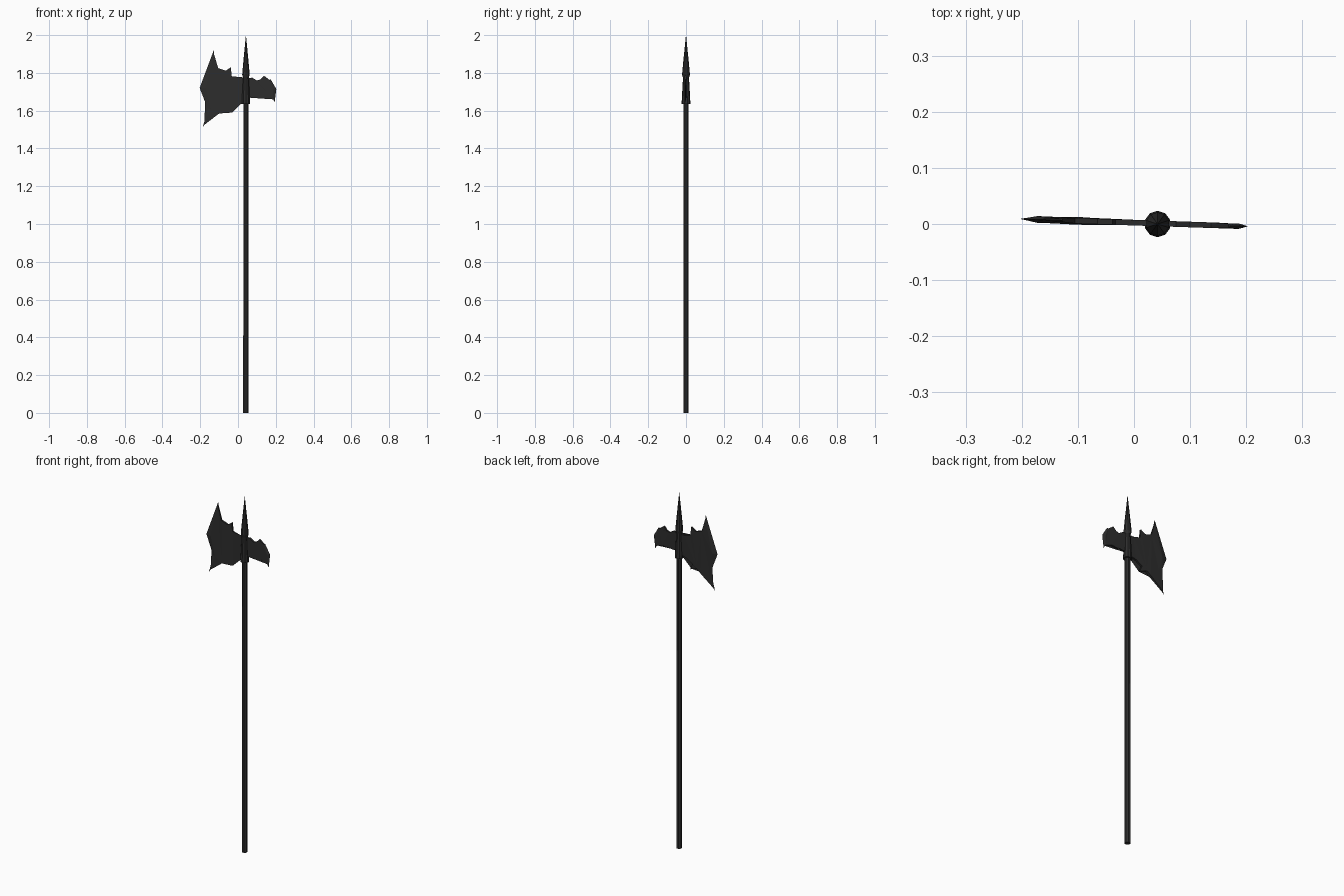
import bpy, bmesh, math

if "Cube" in bpy.data.objects:
    bpy.data.objects.remove(bpy.data.objects["Cube"])

CX = 0.042      # axis of the pole
SLOPE = -0.033  # the head is turned very slightly about the pole

iron = bpy.data.materials.new("blackened iron")
iron.diffuse_color = (0.026, 0.026, 0.026, 1)
iron.use_nodes = True
iron.node_tree.nodes["Principled BSDF"].inputs["Base Color"].default_value = iron.diffuse_color


def finish(name, bm):
    bmesh.ops.recalc_face_normals(bm, faces=bm.faces)
    mesh = bpy.data.meshes.new(name)
    bm.to_mesh(mesh)
    bm.free()
    mesh.materials.append(iron)
    obj = bpy.data.objects.new(name, mesh)
    bpy.context.collection.objects.link(obj)


def lathe(name, profile, sides):
    """Flat-sided turned part from (radius, z) pairs."""
    bm = bmesh.new()
    rings = []
    for r, z in profile:
        rings.append([bm.verts.new((CX + r * math.cos(a), r * math.sin(a), z))
                      for a in (2 * math.pi * (i + 0.5) / sides for i in range(sides))])
    for lo, hi in zip(rings, rings[1:]):
        for i in range(sides):
            j = (i + 1) % sides
            bm.faces.new((lo[i], lo[j], hi[j], hi[i]))
    bm.faces.new(rings[0])
    bm.faces.new(rings[-1])
    bmesh.ops.remove_doubles(bm, verts=bm.verts, dist=1e-5)
    finish(name, bm)


def plate(name, outline, edge):
    """Plate from (x, z, half thickness); its first points are ground to the sharp edge."""
    bm = bmesh.new()
    y = lambda x: SLOPE * (x - CX) + 0.001
    sharp = [bm.verts.new((x, y(x), z)) for x, z in edge]
    sides = [[bm.verts.new((x, y(x) + s * t, z)) for x, z, t in outline] for s in (-1, 1)]
    n, k = len(outline), len(edge)
    for side in sides:
        bm.faces.new(side)
        for i in range(k - 1):
            bm.faces.new((side[i], side[i + 1], sharp[i + 1], sharp[i]))
    a, b = sides
    for i in range(k - 1, n - 1):
        bm.faces.new((a[i], a[i + 1], b[i + 1], b[i]))
    bm.faces.new((a[n - 1], a[0], b[0], b[n - 1]))
    bm.faces.new((a[0], b[0], sharp[0]))
    bm.faces.new((a[k - 1], b[k - 1], sharp[k - 1]))
    bmesh.ops.triangulate(bm, faces=[f for f in bm.faces if len(f.verts) > 4])
    finish(name, bm)


# Pole, and the socket running up into the top spike
lathe("pole", [(0.0155, 0), (0.015, 1.66)], 8)
lathe("socket", [(0.0235, 1.635), (0.016, 1.775), (0.021, 1.79)], 10)
lathe("top_spike", [(0.021, 1.79), (0.0145, 1.86), (0.0003, 2.0)], 10)

# Axe blade, sharpened on the left
T = 0.005
plate("axe_blade",
      [(-0.127, 1.90, 0.003), (-0.172, 1.72, 0.006), (-0.145, 1.61, 0.006), (-0.178, 1.525, 0.004),
       (-0.10, 1.585, 0.007), (-0.075, 1.605, 0.006), (-0.032, 1.59, T), (-0.045, 1.622, T),
       (-0.01, 1.645, T), (0.042, 1.66, T), (0.042, 1.775, T), (0.01, 1.77, T),
       (-0.033, 1.782, T), (-0.038, 1.83, T), (-0.065, 1.812, T), (-0.105, 1.825, T)],
      [(-0.128, 1.92), (-0.203, 1.72), (-0.16, 1.61), (-0.187, 1.51)])

# Back fluke, hooking down on the right
plate("back_fluke",
      [(0.168, 1.762, 0.004), (0.186, 1.715, T), (0.186, 1.66, 0.004),
       (0.148, 1.675, T), (0.105, 1.67, T), (0.095, 1.68, T), (0.075, 1.67, T), (0.042, 1.67, T),
       (0.042, 1.77, T), (0.075, 1.775, T), (0.10, 1.76, T), (0.118, 1.765, T), (0.137, 1.785, T)],
      [(0.172, 1.767), (0.203, 1.715), (0.194, 1.643)])
